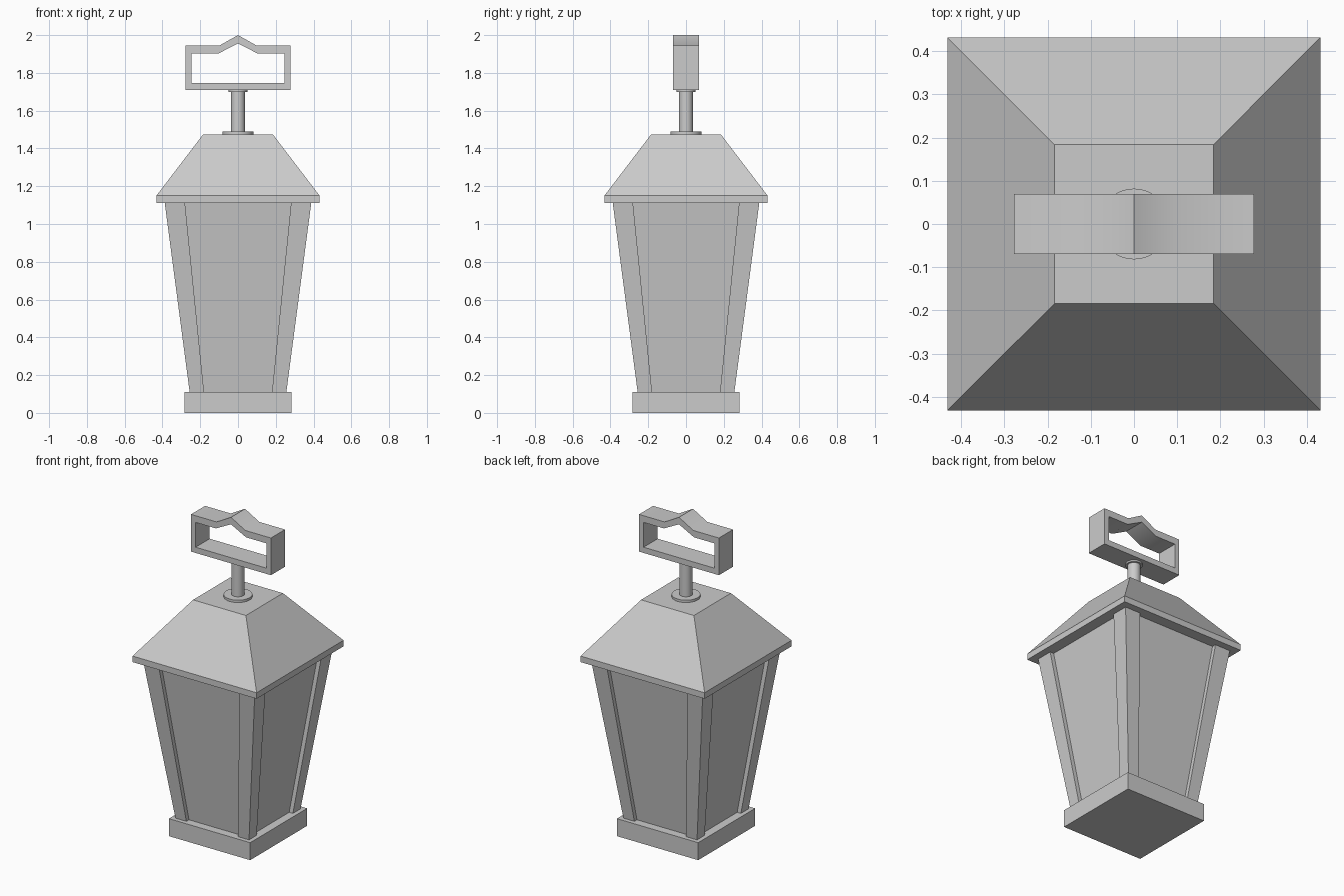
import bpy, bmesh, math

if "Cube" in bpy.data.objects:
    bpy.data.objects.remove(bpy.data.objects["Cube"])


def finish(name, bm):
    bmesh.ops.recalc_face_normals(bm, faces=bm.faces)
    me = bpy.data.meshes.new(name)
    bm.to_mesh(me)
    bm.free()
    ob = bpy.data.objects.new(name, me)
    bpy.context.collection.objects.link(ob)
    return ob


def smooth(ob, deg=30):
    bpy.ops.object.select_all(action='DESELECT')
    ob.select_set(True)
    bpy.context.view_layer.objects.active = ob
    bpy.ops.object.shade_smooth_by_angle(angle=math.radians(deg))


def stack(name, rings):
    """Closed solid skinned through matching rings of points."""
    bm = bmesh.new()
    vs = [[bm.verts.new(p) for p in r] for r in rings]
    n = len(rings[0])
    for a, b in zip(vs, vs[1:]):
        for i in range(n):
            j = (i + 1) % n
            bm.faces.new((a[i], a[j], b[j], b[i]))
    bm.faces.new(vs[0][::-1])
    bm.faces.new(vs[-1])
    return finish(name, bm)


def rect(x0, x1, y0, y1, z):
    return [(x0, y0, z), (x1, y0, z), (x1, y1, z), (x0, y1, z)]


def square(h, z):
    return rect(-h, h, -h, h, z)


def circle(r, z, n=32):
    return [(r * math.cos(math.tau * i / n), r * math.sin(math.tau * i / n), z)
            for i in range(n)]


# base, tapered glass body and hipped roof
stack("base", [square(0.283, 0), square(0.283, 0.11)])
stack("glass_body", [square(0.23, 0.11), square(0.362, 1.112)])
stack("roof", [square(0.432, 1.112), square(0.432, 1.15), square(0.184, 1.475)])

# four splayed corner posts
for sx, xn in ((-1, "left"), (1, "right")):
    for sy, yn in ((-1, "front"), (1, "back")):
        stack(f"post_{yn}_{xn}",
              [rect(sx * 0.18, sx * 0.256, sy * 0.18, sy * 0.256, 0.11),
               rect(sx * 0.281, sx * 0.388, sy * 0.281, sy * 0.388, 1.112)])

# stem with flange and collar
for name, r, z0, z1 in (("stem_flange", 0.082, 1.475, 1.49),
                        ("stem", 0.037, 1.49, 1.70),
                        ("stem_collar", 0.049, 1.70, 1.712)):
    smooth(stack(name, [circle(r, z0), circle(r, z1)]))

# handle: peaked frame between an outer and an inner outline
outer = [(-0.278, 1.71), (0.278, 1.71), (0.278, 1.944), (0.10, 1.944),
         (0, 2.0), (-0.10, 1.944), (-0.278, 1.944)]
inner = [(-0.246, 1.746), (0.246, 1.746), (0.246, 1.902), (0.105, 1.902),
         (0, 1.956), (-0.105, 1.902), (-0.246, 1.902)]
bm = bmesh.new()
loops = [[bm.verts.new((x, y, z)) for x, z in pts]
         for pts, y in ((outer, -0.07), (outer, 0.07), (inner, 0.07), (inner, -0.07))]
for k in range(4):
    a, b = loops[k], loops[(k + 1) % 4]
    for i in range(7):
        j = (i + 1) % 7
        bm.faces.new((a[i], a[j], b[j], b[i]))
smooth(finish("handle", bm))
